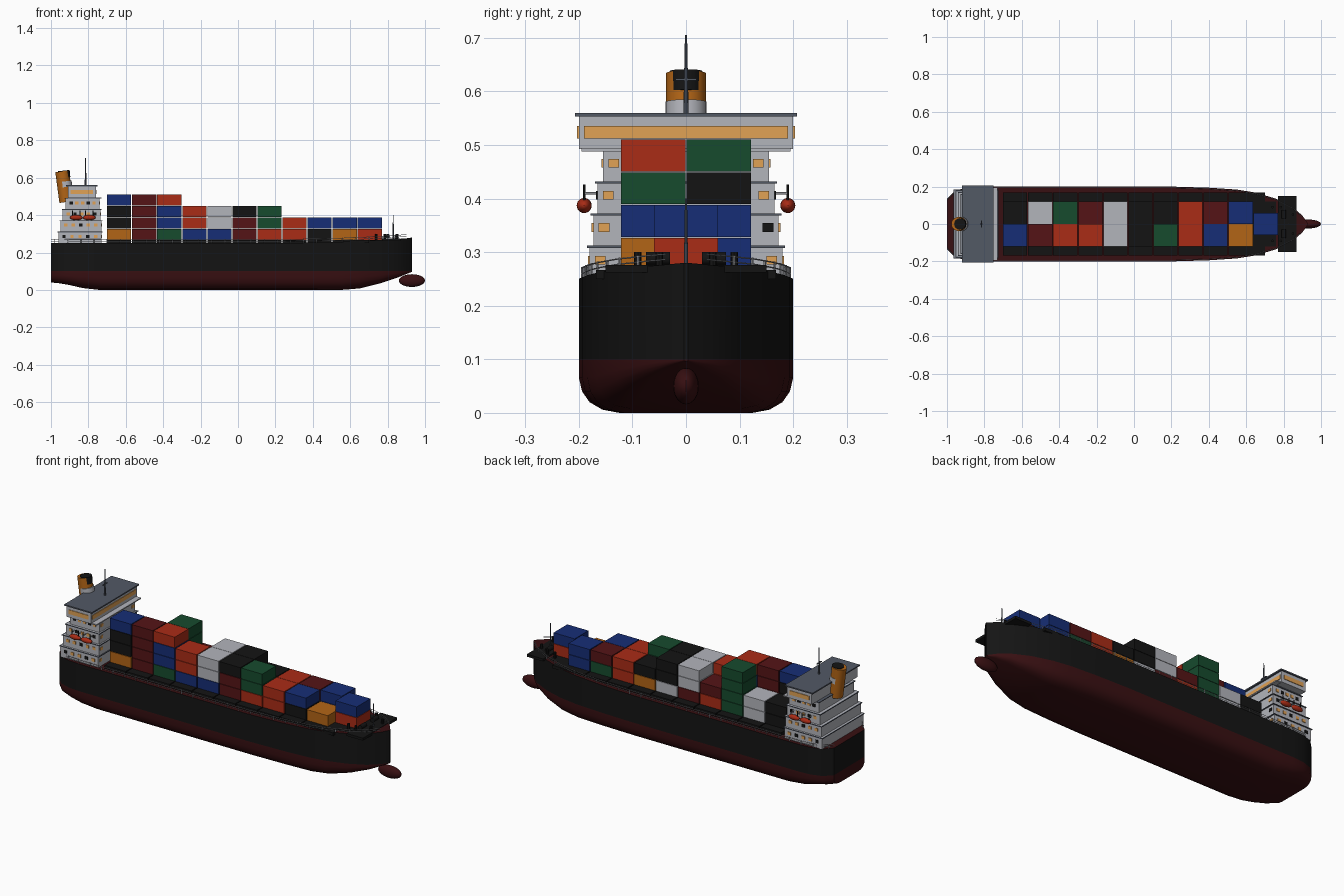
import bpy, bmesh
from math import radians, pi
from mathutils import Matrix, Vector

old = bpy.data.objects.get("Cube")
if old:
    bpy.data.objects.remove(old, do_unlink=True)


def material(name, *rgb):
    m = bpy.data.materials.new(name)
    m.use_nodes = True
    m.diffuse_color = (*rgb, 1)
    node = m.node_tree.nodes["Principled BSDF"]
    node.inputs["Base Color"].default_value = (*rgb, 1)
    node.inputs["Roughness"].default_value = 0.8
    return m


black = material("black", .007, .007, .007)
hull_red = material("hull red", .04, .005, .006)
maroon = material("maroon", .09, .007, .008)
red = material("orange red", .4, .025, .008)
blue = material("navy blue", .008, .027, .18)
green = material("dark green", .008, .07, .027)
orange = material("ochre", .45, .13, .008)
grey = material("light grey", .45, .46, .5)
slate = material("slate grey", .085, .1, .13)
glow = material("lit window", .75, .36, .09)


def finish(name, bm, *mats, smooth=False):
    bmesh.ops.recalc_face_normals(bm, faces=bm.faces)
    mesh = bpy.data.meshes.new(name)
    bm.to_mesh(mesh)
    bm.free()
    for m in mats:
        mesh.materials.append(m)
    ob = bpy.data.objects.new(name, mesh)
    bpy.context.collection.objects.link(ob)
    if smooth:
        bpy.ops.object.select_all(action='DESELECT')
        ob.select_set(True)
        bpy.context.view_layer.objects.active = ob
        bpy.ops.object.shade_smooth_by_angle(angle=radians(35))
    return ob


def box(name, xs, ys, zs, mat):
    bm = bmesh.new()
    lo, hi = Vector((xs[0], ys[0], zs[0])), Vector((xs[1], ys[1], zs[1]))
    place = Matrix.Translation((lo + hi) / 2) @ Matrix.Diagonal((*(hi - lo), 1))
    bmesh.ops.create_cube(bm, size=1, matrix=place)
    return finish(name, bm, mat)


def rod(name, a, b, r, mat, r2=None, sides=8):
    a, b = Vector(a), Vector(b)
    turn = (b - a).to_track_quat('Z', 'Y').to_matrix().to_4x4()
    bm = bmesh.new()
    bmesh.ops.create_cone(bm, cap_ends=True, segments=sides, radius1=r,
                          radius2=r if r2 is None else r2, depth=(b - a).length,
                          matrix=Matrix.Translation((a + b) / 2) @ turn)
    return finish(name, bm, mat, smooth=True)


def ellipsoid(name, centre, radii, mat):
    bm = bmesh.new()
    bmesh.ops.create_uvsphere(bm, u_segments=20, v_segments=12, radius=1,
                              matrix=Matrix.Translation(centre) @ Matrix.Diagonal((*radii, 1)))
    return finish(name, bm, mat, smooth=True)


# Hull stations: x, half width, keel height, deck height
WATER = .1
stations = [(-1, .135, .04, .25), (-.96, .175, .036, .25), (-.9, .195, .026, .25),
            (-.83, .2, .01, .25), (-.74, .2, 0, .25), (.2, .2, 0, .25),
            (.4, .194, 0, .253), (.55, .184, 0, .257), (.65, .168, .008, .261),
            (.76, .135, .035, .267), (.85, .09, .065, .272), (.9, .045, .085, .276),
            (.93, .004, .097, .28)]
bilge = [(.62, 0), (.78, .06), (.9, .2), (.97, .4), (1, .66), (1, 1)]
bm = bmesh.new()
rings = []
for x, w, keel, deck in stations:
    half = [(w * f, keel + (WATER - keel) * g) for f, g in bilge] + [(w, deck)]
    section = [(-y, z) for y, z in reversed(half)] + half
    rings.append([bm.verts.new((x, y, z)) for y, z in section])
for a, b in zip(rings, rings[1:]):
    for i in range(len(a)):
        j = (i + 1) % len(a)
        f = bm.faces.new((a[i], a[j], b[j], b[i]))
        is_deck = j == 0
        f.material_index = 1 if is_deck or f.calc_center_median().z < WATER else 0
for ring in (rings[0], rings[-1]):
    n = len(ring)
    bm.faces.new([ring[0], ring[1], ring[-2], ring[-1]])
    f = bm.faces.new(ring[1:n - 1])
    f.material_index = 1
finish("hull", bm, black, hull_red, smooth=True)
ellipsoid("bow_bulb", (.93, 0, .05), (.07, .024, .034), hull_red)


def hull_at(x):
    for a, b in zip(stations, stations[1:]):
        if a[0] <= x <= b[0]:
            t = (x - a[0]) / (b[0] - a[0])
            return a[1] + t * (b[1] - a[1]), a[3] + t * (b[3] - a[3])


# Deck railings with posts
for side in (-1, 1):
    curve = bpy.data.curves.new("railing", 'CURVE')
    curve.dimensions = '3D'
    curve.bevel_depth = .0013
    curve.bevel_resolution = 0
    for lift in (.01, .02):
        line = curve.splines.new('POLY')
        line.points.add(len(stations) - 2)
        for p, (x, w, k, d) in zip(line.points, stations):
            p.co = (x, side * (w - .006), d + lift, 1)
    curve.materials.append(grey)
    bpy.context.collection.objects.link(bpy.data.objects.new("railing", curve))
    for i in range(27):
        x = -.98 + i * .07
        w, d = hull_at(x)
        y = side * (w - .006)
        rod("rail_post", (x, y, d), (x, y, d + .022), .002, grey, sides=4)

# Container stacks, listed from the bottom up, one word per bay
paint = dict(k=black, m=maroon, r=red, b=blue, g=green, o=orange, w=grey)
PITCH, LENGTH, WIDTH, TIER, BASE, START = .134, .129, .12, .0613, .267, -.7
rows = {-.061: "okkb mmmm gbbr brr bww mmk rgg rr kb o",
        .061: "kk ww gggg rm mww wkk ok rr gm bb",
        0: "- - - - - - - - - - rb"}
for y, plan in rows.items():
    for bay, stack in enumerate(plan.split()):
        x = START + bay * PITCH
        for level, key in enumerate(stack):
            if key in paint:
                z = BASE + level * TIER
                box("container", (x, x + LENGTH), (y - WIDTH / 2, y + WIDTH / 2),
                    (z, z + TIER - .002), paint[key])

# Hatch covers and foredeck platforms
for bay in range(10):
    x = START + bay * PITCH
    box("hatch_cover", (x, x + LENGTH), (-.168, .168), (.245, BASE), black)
box("fore_hatch", (.63, .7), (-.168, .168), (.25, BASE), black)
box("fore_hatch_inner", (.7, .78), (-.12, .12), (.25, BASE), black)
box("foredeck_platform", (.77, .87), (-.15, .15), (.262, .276), black)

# Foredeck gear
for side in (-1, 1):
    rod("winch", (.8, side * .03, .288), (.8, side * .075, .288), .012, black, sides=12)
    for x in (.74, .785, .85):
        y = side * (.09 if x < .8 else .05)
        rod("bollard", (x, y, .26), (x, y, .3), .007, black)
rod("fore_mast", (.83, 0, .27), (.83, 0, .4), .004, slate, .002)

# Deckhouse tiers: back x, front x, half width, bottom, top
tiers = [(-.96, -.73, .18, .25, .312), (-.95, -.73, .173, .312, .372),
         (-.937, -.735, .165, .372, .432), (-.922, -.74, .155, .432, .492)]
for n, (back, front, w, low, high) in enumerate(tiers):
    box("deckhouse_tier", (back, front), (-w, w), (low, high), grey)
    box("deckhouse_floor", (back - .005, front + .005), (-w - .005, w + .005),
        (high - .004, high), slate)
    mid = (low + high) / 2 + .004
    for side in (-1, 1):
        y = side * (w - .02)
        dark = n == 1 and side == 1
        box("front_window", (front - .002, front + .003), (y - .01, y + .01),
            (mid - .008, mid + .008), black if dark else glow)
        for i in range(5):
            x = back + .03 + i * (front - back - .06) / 4
            y = side * w
            box("side_window", (x - .009, x + .009), (y - .003, y + .003),
                (mid - .008, mid + .008), black if (i + n) % 3 == 0 else glow)

# Bridge with wings, window bands and roof
box("bridge", (-.91, -.76), (-.2, .2), (.492, .555), grey)
box("bridge_front_window", (-.763, -.757), (-.19, .19), (.512, .535), glow)
for side in (-1, 1):
    y = side * .2
    box("bridge_side_window", (-.895, -.775), (y - .003, y + .003), (.512, .535), glow)
box("bridge_balcony", (-.76, -.73), (-.195, .195), (.488, .494), grey)
box("bridge_roof", (-.92, -.75), (-.207, .207), (.553, .56), slate)
rod("main_mast", (-.815, 0, .56), (-.815, 0, .705), .005, slate, .002)
box("mast_yard", (-.818, -.812), (-.02, .02), (.62, .624), slate)

# Raked funnel with exhaust
rod("funnel", (-.918, 0, .47), (-.94, 0, .634), .037, orange, sides=24)
rod("funnel_collar", (-.924, 0, .55), (-.928, 0, .58), .0385, grey, sides=24)
rod("exhaust", (-.927, 0, .6), (-.931, 0, .638), .031, black, sides=16)

# Lifeboats under their davits
for side in (-1, 1):
    for x in (-.865, -.795):
        y = side * .19
        ellipsoid("lifeboat", (x, y, .387), (.034, .014, .014), red)
        for dx in (-.02, .02):
            rod("davit", (x + dx, y, .387), (x + dx, y, .426), .0025, black, sides=6)
            rod("davit_arm", (x + dx, side * .16, .41), (x + dx, y, .41),
                .0025, grey, sides=6)
